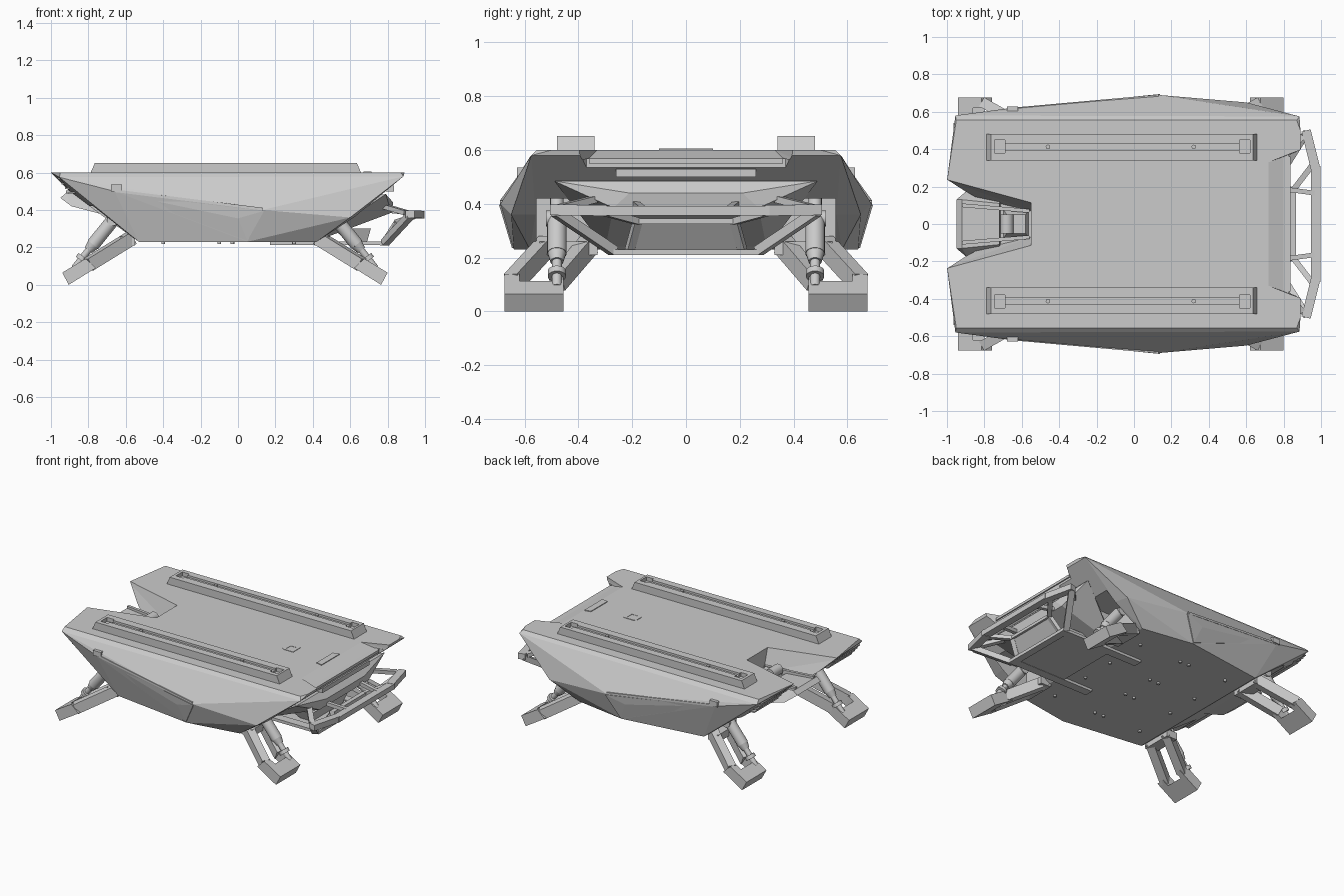
import bpy, bmesh
from mathutils import Vector, Matrix

if "Cube" in bpy.data.objects:
    bpy.data.objects.remove(bpy.data.objects["Cube"])

grey = bpy.data.materials.new("plain_grey")
grey.use_nodes = True
grey.diffuse_color = (0.6, 0.6, 0.6, 1)
grey.node_tree.nodes["Principled BSDF"].inputs["Base Color"].default_value = (0.6, 0.6, 0.6, 1)


def finish(name, bm):
    bmesh.ops.recalc_face_normals(bm, faces=bm.faces)
    mesh = bpy.data.meshes.new(name)
    bm.to_mesh(mesh)
    bm.free()
    mesh.materials.append(grey)
    ob = bpy.data.objects.new(name, mesh)
    bpy.context.collection.objects.link(ob)
    return ob


def solid(name, pts, mirror=False):
    """Faceted convex block around the points, optionally mirrored across y."""
    pts = list(pts)
    if mirror:
        pts += [(x, -y, z) for x, y, z in pts]
    bm = bmesh.new()
    for p in pts:
        bm.verts.new(p)
    res = bmesh.ops.convex_hull(bm, input=bm.verts)
    junk = [g for g in set(res["geom_interior"] + res["geom_unused"])
            if isinstance(g, bmesh.types.BMVert)]
    bmesh.ops.delete(bm, geom=junk, context="VERTS")
    bmesh.ops.dissolve_limit(bm, angle_limit=0.01, verts=bm.verts, edges=bm.edges)
    return finish(name, bm)


def prism_y(name, xz, y0, y1):
    return solid(name, [(x, y, z) for x, z in xz for y in (y0, y1)])


def prism_z(name, xy, z0, z1):
    return solid(name, [(x, y, z) for x, y in xy for z in (z0, z1)], True)


def box(name, x0, x1, y0, y1, z0, z1):
    return prism_y(name, [(x, z) for x in (x0, x1) for z in (z0, z1)], y0, y1)


def beam(name, p, q, w, h):
    p, q = Vector(p), Vector(q)
    d = q - p
    bm = bmesh.new()
    bmesh.ops.create_cube(bm, size=1)
    m = Matrix.Translation((p + q) / 2) @ d.to_track_quat("Y", "Z").to_matrix().to_4x4()
    bm.transform(m @ Matrix.Diagonal((w, d.length, h, 1)))
    return finish(name, bm)


def rod(name, p, q, r0, r1=None):
    p, q = Vector(p), Vector(q)
    d = q - p
    bm = bmesh.new()
    bmesh.ops.create_cone(bm, cap_ends=True, segments=20, radius1=r0,
                          radius2=r0 if r1 is None else r1, depth=d.length)
    bm.transform(Matrix.Translation((p + q) / 2) @ d.to_track_quat("Z", "Y").to_matrix().to_4x4())
    ob = finish(name, bm)
    bpy.ops.object.select_all(action="DESELECT")
    bpy.context.view_layer.objects.active = ob
    ob.select_set(True)
    bpy.ops.object.shade_smooth_by_angle()
    return ob


def cut(target, cutter):
    cutter.hide_render = True
    mod = target.modifiers.new("cut", "BOOLEAN")
    mod.operation, mod.solver, mod.object = "DIFFERENCE", "EXACT", cutter
    bpy.ops.object.select_all(action="DESELECT")
    bpy.context.view_layer.objects.active = target
    target.select_set(True)
    bpy.ops.object.modifier_apply(modifier=mod.name)
    bpy.data.objects.remove(cutter)


# Faceted body: deck rim, side ridge, floor and sloped ends
hull = solid("hull", [
    (-1.0, .23, .6), (-.95, .555, .6), (.87, .555, .6), (.89, .5, .6),
    (-.955, .58, .575), (-.66, .62, .5), (.13, .69, .4), (.6, .65, .36), (.885, .575, .58),
    (-.53, .56, .23), (.05, .64, .23), (.42, .58, .23),
    (.62, .56, .36), (-.72, .53, .365), (-.9, .5, .5)], True)

# Rear notch with leaning walls, sloped nose recess and wheel wells
cut(hull, solid("notch_cutter", [(-1.1, .27, .62), (-.55, .12, .62),
                                 (-1.1, .2, .45), (-.55, .07, .45)], True))
cut(hull, solid("deck_recess_cutter", [(.72, .33, .6), (.8, .36, .57), (.95, .42, .56),
                                       (.72, .33, .7), (.95, .42, .7)], True))
cut(hull, prism_z("nose_cutter", [(.83, .37), (.96, .42)], .4, .8))
for sx in (1, -1):
    for sy in (1, -1):
        xs = sorted(-.07 + sx * d for d in (.49, .9))
        ys = sorted(sy * d for d in (.33, .555))
        cut(hull, box("well_cutter", *xs, *ys, .1, .42))

# Nose and rear cores
solid("nose_core", [(.42, .3, .235), (.6, .3, .345), (.82, .27, .385), (.83, .21, .44),
                    (.79, .49, .485), (.62, .37, .46)], True)
box("light_bar", .79, .835, -.26, .26, .5, .53)
box("nose_strip", .8, .838, -.36, .36, .55, .568)
prism_z("deck_latch", [(.67, .09), (.715, .1)], .595, .605)
solid("rear_core", [(-.7, .2, .37), (-.89, .18, .42), (-.95, .13, .465),
                    (-.92, .13, .49), (-.72, .11, .48)], True)
for y in (-.1, .1):
    beam("rear_core_rib", (-.92, y, .49), (-.56, y * .7, .48), .02, .03)
solid("rear_hinge_block", [(-.7, .08, .44), (-.56, .08, .44), (-.68, .05, .5), (-.58, .05, .5)], True)
rod("rear_hinge", (-.68, -.05, .51), (-.68, .05, .51), .035)

for s in (1, -1):
    tag = "left" if s > 0 else "right"
    # Rear slats under the deck lip
    for i in range(4):
        x = -.965 + .02 * i
        box(f"rear_slat_{tag}_{i}", x, x + .08, *sorted((s * .27, s * .54)),
            .562 - .025 * i, .57 - .025 * i)
    # Raised lower armour and ridge trim
    plate = [(-.62, .612, .485), (0, .668, .355), (.05, .642, .235), (.14, .69, .395)]
    solid(f"side_armour_{tag}", [(x, s * (y + o), z) for x, y, z in plate for o in (-.02, .005)])
    beam(f"ridge_trim_{tag}", (-.66, s * .614, .503), (.13, s * .685, .405), .014, .014)
    box(f"ridge_clip_{tag}", -.68, -.62, *sorted((s * .6, s * .628)), .5, .535)

    # Roof rail with a slot, end pockets and bolts
    rail = solid(f"roof_rail_{tag}", [(x, s * y, z) for y in (.34, .48)
                 for x, z in ((-.79, .595), (-.765, .652), (.635, .652), (.66, .595))])
    cut(rail, box("slot_cutter", -.73, .61, *sorted((s * .395, s * .43)), .638, .7))
    for x in (-.745, .565):
        cut(rail, box("pocket_cutter", x, x + .055, *sorted((s * .38, s * .45)), .625, .7))
    for x in (-.46, .32):
        rod(f"rail_bolt_{tag}", (x, s * .412, .63), (x, s * .412, .652), .012)

    # Floor bolts
    for x in (-.4, -.1, -.03, .3):
        for y in (.12, .42):
            rod(f"floor_bolt_{tag}", (x, s * y, .218), (x, s * y, .235), .01)

# Deck hatch
hatch = prism_z("deck_hatch", [(.38, .042), (.455, .042), (.36, .025)], .595, .603)
cut(hatch, box("hatch_cutter", .39, .435, -.025, .025, .601, .7))

# Four legs: twin arms, hollow foot and damper
for sx, end in ((1, "nose"), (-1, "rear")):
    for sy, side in ((1, "left"), (-1, "right")):
        tag = f"{end}_{side}"

        def at(x, y, z):
            return (-.07 + sx * (x + .07), sy * y, z)

        foot = solid(f"foot_{tag}", [at(x, y, z) for y in (.455, .675) for x, z in
                     ((.8, .065), (.765, 0), (.62, .09), (.675, .14))])
        cut(foot, solid("foot_cutter", [at(x, y, z) for x in (.56, .72)
                        for y in (.495, .62) for z in (.065, .3)]))
        for name, y0, y1 in (("inner", .36, .482), ("outer", .515, .645)):
            beam(f"{name}_arm_{tag}", at(.43, y0, .25), at(.66, y1, .108), .055, .07)
        beam(f"leg_pivot_{tag}", at(.45, .33, .235), at(.45, .545, .235), .08, .05)
        rod(f"damper_rod_{tag}", at(.735, .48, .09), at(.6, .48, .26), .018)
        rod(f"damper_collar_{tag}", at(.7, .48, .13), at(.685, .48, .15), .034)
        rod(f"damper_taper_{tag}", at(.66, .48, .185), at(.635, .48, .215), .024, .034)
        rod(f"damper_body_{tag}", at(.635, .48, .215), at(.53, .48, .345), .036)
        rod(f"damper_top_{tag}", at(.53, .48, .345), at(.46, .48, .43), .025)
        rod(f"damper_mount_{tag}", at(.53, .44, .345), at(.53, .52, .345), .03)

# Skid tray, belly plate, sloped guard plate and open nose bumper
solid("skid_tray", [(.6, .17, .23), (.69, .17, .23), (.71, .2, .3), (.5, .2, .3)], True)
prism_z("belly_plate", [(.4, .27), (.62, .27), (.79, .21)], .214, .226)
solid("guard_plate", [(.775, .2, .215), (.85, .17, .325), (.765, .2, .222), (.84, .17, .332)], True)
beam("guard_top_bar", (.85, -.19, .335), (.85, .19, .335), .03, .02)
beam("bumper_top_bar", (.972, -.31, .375), (.972, .31, .375), .05, .035)
beam("bumper_low_bar", (.785, -.27, .22), (.785, .27, .22), .05, .022)
for s in (1, -1):
    def on(x, y, z):
        return (x, s * y, z)
    tag = "left" if s > 0 else "right"
    beam(f"bumper_wing_{tag}", on(.972, .29, .375), on(.92, .5, .378), .05, .04)
    beam(f"bumper_diagonal_{tag}", on(.92, .485, .37), on(.785, .27, .225), .04, .035)
    beam(f"bumper_brace_{tag}", on(.95, .31, .37), on(.85, .18, .335), .03, .025)
    beam(f"guard_side_bar_{tag}", on(.85, .18, .335), on(.78, .21, .225), .03, .025)
    beam(f"bumper_stay_{tag}", on(.78, .19, .4), on(.965, .165, .38), .025, .025)
    beam(f"bumper_outer_stay_{tag}", on(.78, .33, .42), on(.9, .47, .385), .035, .025)
    beam(f"skid_runner_{tag}", on(.17, .24, .222), on(.79, .24, .222), .06, .02)
